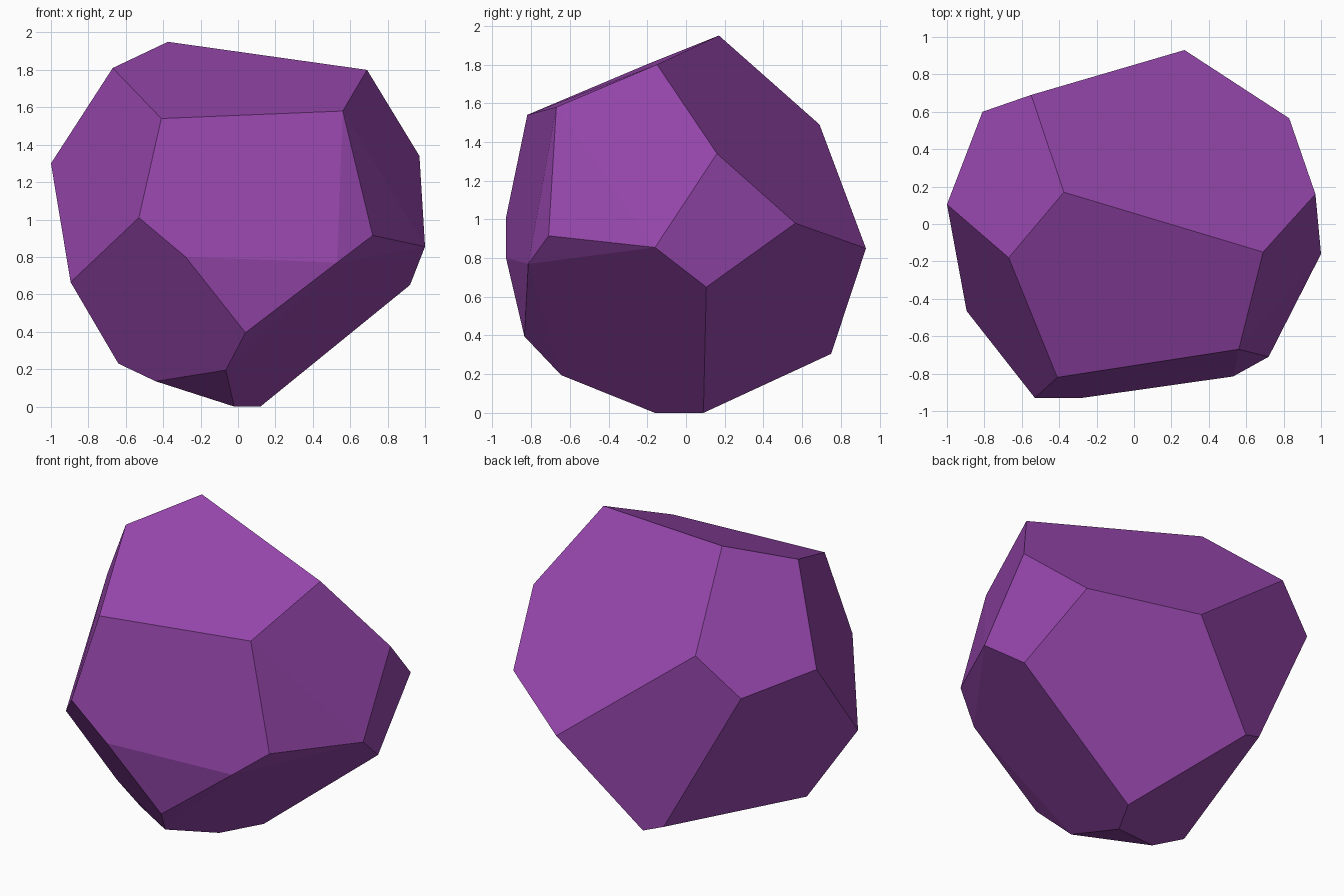
import bpy, bmesh, math

if "Cube" in bpy.data.objects:
    bpy.data.objects.remove(bpy.data.objects["Cube"])

# Corners of the convex faceted stone, grouped from top to bottom
corners = [
    # crown
    (-.375, .17, 1.95), (.69, -.15, 1.80), (-.67, -.18, 1.81),
    (-.41, -.82, 1.54), (.56, -.67, 1.58), (-.55, .69, 1.49),
    # girdle
    (-1.0, .105, 1.30), (.97, .16, 1.34), (-.81, .60, 1.25),
    (-.53, -.93, 1.01), (.83, .565, .98), (.72, -.71, .915),
    (1.0, -.16, .855), (.27, .93, .85), (-.28, -.93, .80),
    (.53, -.815, .77), (-.895, -.465, .665), (.92, .105, .65),
    # underside
    (.04, -.835, .395), (-.345, .72, .35), (-.22, .75, .305),
    (-.64, -.31, .23), (-.065, -.645, .195), (-.44, -.36, .135),
    (-.02, -.16, 0), (.12, .09, 0),
]

# Wrap the corners in a hull and merge triangles into flat facets
bm = bmesh.new()
for c in corners:
    bm.verts.new(c)
bmesh.ops.convex_hull(bm, input=bm.verts[:])
bmesh.ops.dissolve_limit(bm, angle_limit=math.radians(4),
                         verts=bm.verts[:], edges=bm.edges[:])
bmesh.ops.recalc_face_normals(bm, faces=bm.faces[:])
mesh = bpy.data.meshes.new("faceted_stone")
bm.to_mesh(mesh)
bm.free()

# Single purple colour
purple = bpy.data.materials.new("purple")
purple.diffuse_color = (0.31, 0.063, 0.42, 1)
purple.use_nodes = True
purple.node_tree.nodes["Principled BSDF"].inputs["Base Color"].default_value = purple.diffuse_color
mesh.materials.append(purple)

stone = bpy.data.objects.new("faceted_stone", mesh)
bpy.context.collection.objects.link(stone)
